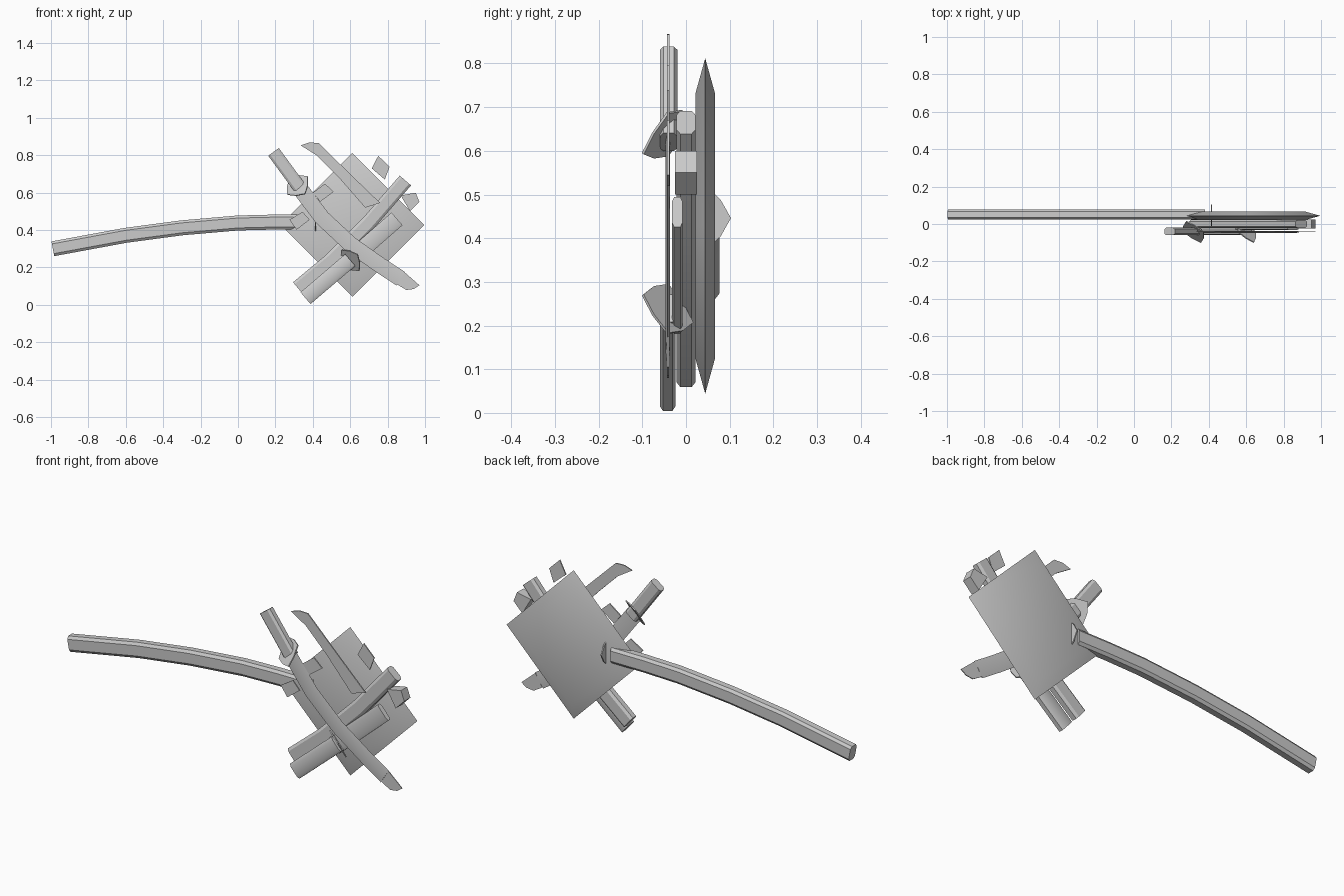
import bpy, bmesh, math
from mathutils import Vector

if "Cube" in bpy.data.objects:
    bpy.data.objects.remove(bpy.data.objects["Cube"])


def finish(name, bm, angle=30):
    bmesh.ops.recalc_face_normals(bm, faces=bm.faces)
    me = bpy.data.meshes.new(name)
    bm.to_mesh(me)
    bm.free()
    ob = bpy.data.objects.new(name, me)
    bpy.context.collection.objects.link(ob)
    bpy.ops.object.select_all(action='DESELECT')
    ob.select_set(True)
    bpy.context.view_layer.objects.active = ob
    bpy.ops.object.shade_smooth_by_angle(angle=math.radians(angle))
    return ob


def loft(name, rings, angle=30):
    """Skin a list of equal-length closed rings and cap both ends."""
    bm = bmesh.new()
    vs = [[bm.verts.new(p) for p in r] for r in rings]
    n = len(vs[0])
    for a, b in zip(vs, vs[1:]):
        for i in range(n):
            bm.faces.new((a[i], a[(i + 1) % n], b[(i + 1) % n], b[i]))
    bm.faces.new(vs[0])
    bm.faces.new(vs[-1])
    return finish(name, bm, angle)


def sweep(name, path, y, section):
    """Sweep a (across, depth) section along an x-z path at depth y."""
    pts = [Vector(p) for p in path]
    rings = []
    for i, p in enumerate(pts):
        d = (pts[min(i + 1, len(pts) - 1)] - pts[max(i - 1, 0)]).normalized()
        n = Vector((-d.y, d.x))
        rings.append([(p.x + n.x * u, y + v, p.y + n.y * u) for u, v in section])
    return loft(name, rings)


def octagon(w, t):
    a, b, c, d = w / 2, t / 2, w * 0.33, t * 0.3
    return [(a, d), (c, b), (-c, b), (-a, d), (-a, -d), (-c, -b), (c, -b), (a, -d)]


def blade_section(w, t):
    return [(w / 2, 0), (0, t / 2), (-w / 2, 0), (0, -t / 2)]


def plate(name, outline, y, t):
    return loft(name, [[(x, y + s * t / 2, z) for x, z in outline] for s in (-1, 1)])


def guard(name, centre, deg, lean, thick=0.006):
    """Rounded square disc across a grip pointing along deg, leaning in depth."""
    c, g = Vector(centre), math.radians(deg)
    d = Vector((math.cos(g), 0, math.sin(g)))
    a = Vector((-d.z, 0, d.x)) * 0.073
    b = d * lean + Vector((0, -0.057, 0))
    n = a.cross(b).normalized() * thick / 2
    ring = []
    for i in range(8):
        k = 1 if i % 2 == 0 else 0.82
        t = i * math.pi / 4
        ring.append(c + (a * math.cos(t) + b * math.sin(t)) * k)
    return loft(name, [[p - n for p in ring], [p + n for p in ring]])


# Square back board, thinning to a knife edge
def diamond(r, y):
    return [(0.612 + r, y, 0.428), (0.612, y, 0.428 + r), (0.612 - r, y, 0.428), (0.612, y, 0.428 - r)]


loft("back_board", [diamond(0.305, 0.022), diamond(0.384, 0.044), diamond(0.305, 0.066)], 50)

# Long curved scabbard and its guard
sweep("long_scabbard", [(-0.99, 0.30), (-0.6, 0.372), (-0.3, 0.412), (0, 0.438), (0.2, 0.443), (0.38, 0.443)],
      0.051, octagon(0.08, 0.052))
guard("long_guard", (0.415, 0.046, 0.446), 0, 0)

# Middle rod crossing the board, with end fitting
sweep("middle_rod", [(0.32, 0.09), (0.5, 0.24), (0.7, 0.44), (0.895, 0.665)], 0, octagon(0.08, 0.043))
plate("rod_fitting", [(0.87, 0.585), (0.95, 0.6), (0.97, 0.55), (0.92, 0.5)], 0, 0.05)

# Front grips with leaning guards
sweep("upper_grip", [(0.19, 0.818), (0.335, 0.62)], -0.04, octagon(0.07, 0.04))
guard("upper_guard", (0.319, -0.042, 0.638), -48, 0.06)
sweep("lower_grip", [(0.361, 0.036), (0.6, 0.24)], -0.042, octagon(0.083, 0.036))
guard("lower_guard", (0.602, -0.042, 0.238), 40, 0.05)

# Blades
sweep("lower_blade", [(0.57, 0.215), (0.85, 0.46)], -0.02, octagon(0.09, 0.025))
sweep("long_blade", [(0.325, 0.63), (0.45, 0.465), (0.6, 0.325), (0.76, 0.212), (0.87, 0.14)],
      -0.042, blade_section(0.085, 0.01))
plate("long_blade_tip", [(0.85, 0.11), (0.9, 0.08), (0.94, 0.085), (0.97, 0.105), (0.89, 0.175)], -0.041, 0.004)
plate("upper_blade", [(0.335, 0.853), (0.38, 0.868), (0.43, 0.866), (0.61, 0.69), (0.76, 0.545),
                      (0.68, 0.52), (0.54, 0.68), (0.42, 0.8)], -0.041, 0.006)

# Small loose tiles
tiles = [[(0.715, 0.73), (0.75, 0.797), (0.81, 0.738), (0.785, 0.67)],
         [(0.4, 0.6), (0.465, 0.648), (0.512, 0.605), (0.44, 0.552)],
         [(0.275, 0.455), (0.345, 0.498), (0.383, 0.455), (0.313, 0.402)]]
for i, t in enumerate(tiles):
    plate("tile_%d" % (i + 1), t, -0.041, 0.006)
